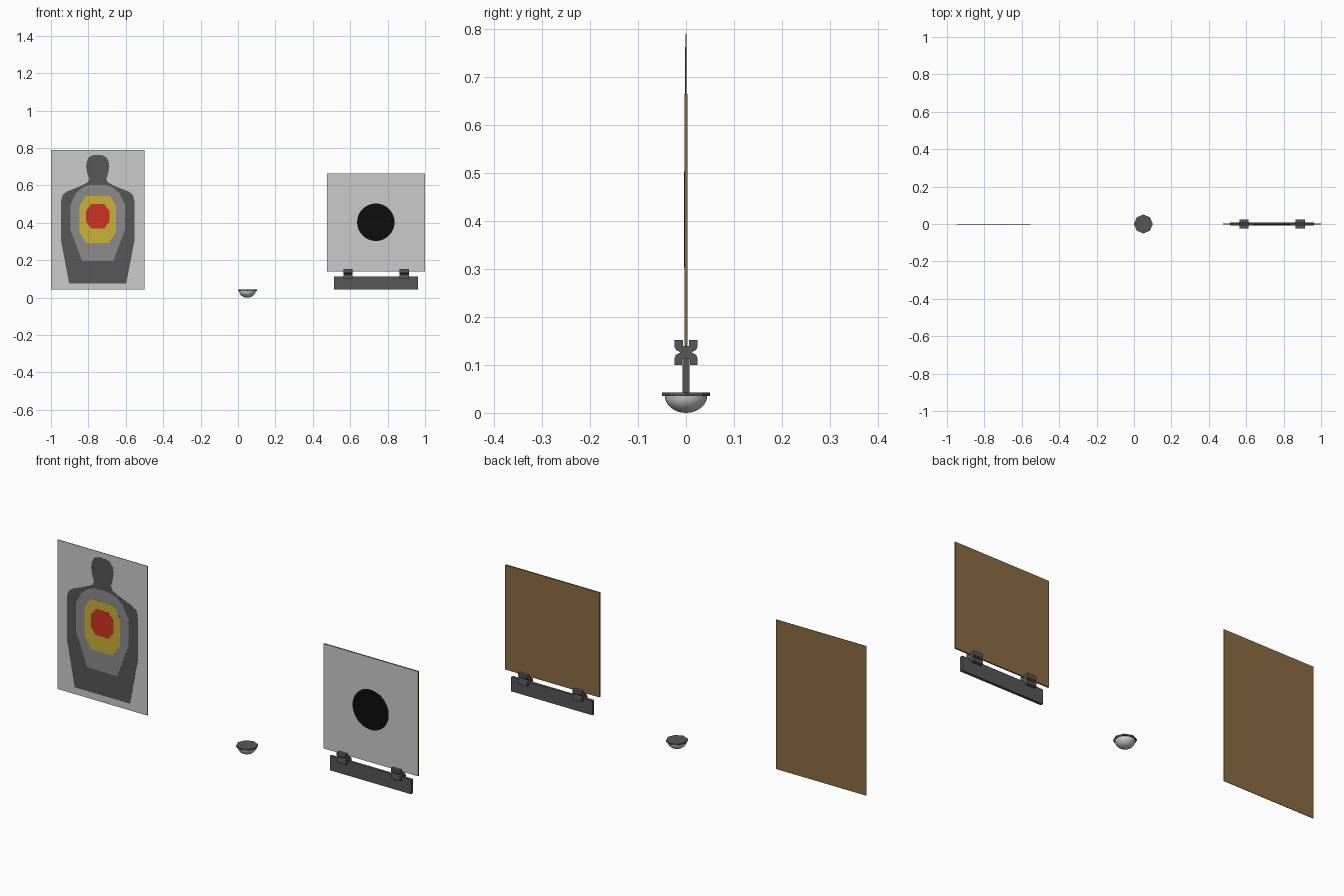
import bpy, bmesh, math

if "Cube" in bpy.data.objects:
    bpy.data.objects.remove(bpy.data.objects["Cube"])


def mat(name, r, g, b):
    m = bpy.data.materials.new(name)
    m.diffuse_color = (r, g, b, 1)
    m.use_nodes = True
    m.node_tree.nodes["Principled BSDF"].inputs["Base Color"].default_value = m.diffuse_color
    return m


PAPER = mat("paper_grey", 0.60, 0.60, 0.60)
BROWN = mat("cardboard_brown", 0.26, 0.15, 0.052)
DARK = mat("dark_grey", 0.095, 0.095, 0.095)
MID = mat("mid_grey", 0.26, 0.26, 0.26)
YELLOW = mat("yellow", 0.60, 0.44, 0.04)
RED = mat("red", 0.62, 0.033, 0.018)
BLACK = mat("black", 0.004, 0.004, 0.004)
METAL = mat("light_metal", 0.60, 0.60, 0.60)


def finish(name, bm, *mats):
    bmesh.ops.recalc_face_normals(bm, faces=bm.faces)
    me = bpy.data.meshes.new(name)
    bm.to_mesh(me)
    bm.free()
    for m in mats:
        me.materials.append(m)
    ob = bpy.data.objects.new(name, me)
    bpy.context.collection.objects.link(ob)
    return ob


def prism(name, pts, shift, m):
    """Extrude a closed 3D outline along shift."""
    bm = bmesh.new()
    f = bm.faces.new([bm.verts.new(p) for p in pts])
    ext = bmesh.ops.extrude_face_region(bm, geom=[f], use_keep_orig=True)
    verts = [v for v in ext["geom"] if isinstance(v, bmesh.types.BMVert)]
    bmesh.ops.translate(bm, verts=verts, vec=shift)
    return finish(name, bm, m)


def box(name, x0, x1, y, z0, z1, *mats):
    """Box of half-thickness y; a second material covers the front face."""
    bm = bmesh.new()
    bmesh.ops.create_cube(bm, size=1)
    for v in bm.verts:
        v.co = ((x0 + x1) / 2 + v.co.x * (x1 - x0), v.co.y * 2 * y,
                (z0 + z1) / 2 + v.co.z * (z1 - z0))
    if len(mats) > 1:
        for f in bm.faces:
            if f.calc_center_median().y < -y * 0.9:
                f.material_index = 1
    return finish(name, bm, *mats)


def mirrored_plate(name, half, cx, y_back, thick, m):
    """Printed plate from a half outline (half-width, z), mirrored about cx."""
    pts = [(cx + w, y_back, z) for w, z in half]
    pts += [(cx - w, y_back, z) for w, z in reversed(half)]
    return prism(name, pts, (0, -thick, 0), m)


# Silhouette target: sheet with stacked printed zones
box("silhouette_board", -1.0, -0.5, 0.0012, 0.042, 0.79, BROWN, PAPER)
zones = [
    ("silhouette_body", DARK,
     [(0.025, 0.762), (0.045, 0.752), (0.058, 0.73), (0.062, 0.70), (0.055, 0.66),
      (0.046, 0.635), (0.055, 0.615), (0.09, 0.597), (0.165, 0.567), (0.187, 0.55),
      (0.197, 0.515), (0.197, 0.31), (0.153, 0.076)]),
    ("silhouette_outer_zone", MID,
     [(0.04, 0.603), (0.075, 0.592), (0.115, 0.56), (0.145, 0.50), (0.145, 0.36),
      (0.083, 0.195)]),
    ("silhouette_middle_zone", YELLOW,
     [(0.065, 0.543), (0.098, 0.49), (0.098, 0.35), (0.06, 0.292)]),
    ("silhouette_centre_zone", RED,
     [(0.035, 0.50), (0.062, 0.465), (0.062, 0.405), (0.035, 0.37)]),
]
for i, (name, m, half) in enumerate(zones):
    mirrored_plate(name, half, -0.75, -0.001, 0.0008 + 0.0006 * i, m)

# Square target with round bullseye
box("square_board", 0.477, 0.999, 0.0035, 0.14, 0.664, BROWN, PAPER)
disc = [(0.737 + 0.1 * math.cos(a), -0.0033, 0.403 + 0.1 * math.sin(a))
        for a in (2 * math.pi * i / 48 for i in range(48))]
prism("bullseye", disc, (0, -0.0008, 0), BLACK)

# Support bar and the two double-ended clips
box("support_bar", 0.513, 0.963, 0.007, 0.042, 0.114, DARK)
side = [(0.006, 0.139), (0.006, 0.152), (0.024, 0.152), (0.024, 0.138),
        (0.021, 0.131), (0.013, 0.127), (0.013, 0.125), (0.021, 0.121),
        (0.024, 0.114), (0.024, 0.100), (0.008, 0.100), (0.008, 0.113)]
outline = side + [(-y, z) for y, z in reversed(side)]
for name, cx in (("left_clip", 0.588), ("right_clip", 0.888)):
    prism(name, [(cx - 0.025, y, z) for y, z in outline], (0.05, 0, 0), DARK)

# Octagonal plate on a smooth dome
octagon = [(0.05 + 0.0505 * math.cos(i * math.pi / 4),
            0.0505 * math.sin(i * math.pi / 4), 0.035) for i in range(8)]
prism("octagon_plate", octagon, (0, 0, 0.007), DARK)

bm = bmesh.new()
arc = [bm.verts.new((0.05 + 0.044 * math.cos(a), 0, 0.0355 - 0.0355 * math.sin(a)))
       for a in (math.pi / 2 * i / 10 for i in range(11))]
edges = [bm.edges.new(p) for p in zip(arc, arc[1:])]
bmesh.ops.spin(bm, geom=arc + edges, cent=(0.05, 0, 0), axis=(0, 0, 1),
               angle=2 * math.pi, steps=32)
bmesh.ops.remove_doubles(bm, verts=bm.verts, dist=1e-5)
dome = finish("dome", bm, METAL)
# make sure the open bowl faces outward
if sum(p.normal.z for p in dome.data.polygons) > 0:
    dome.data.flip_normals()
dome.data.shade_smooth()
